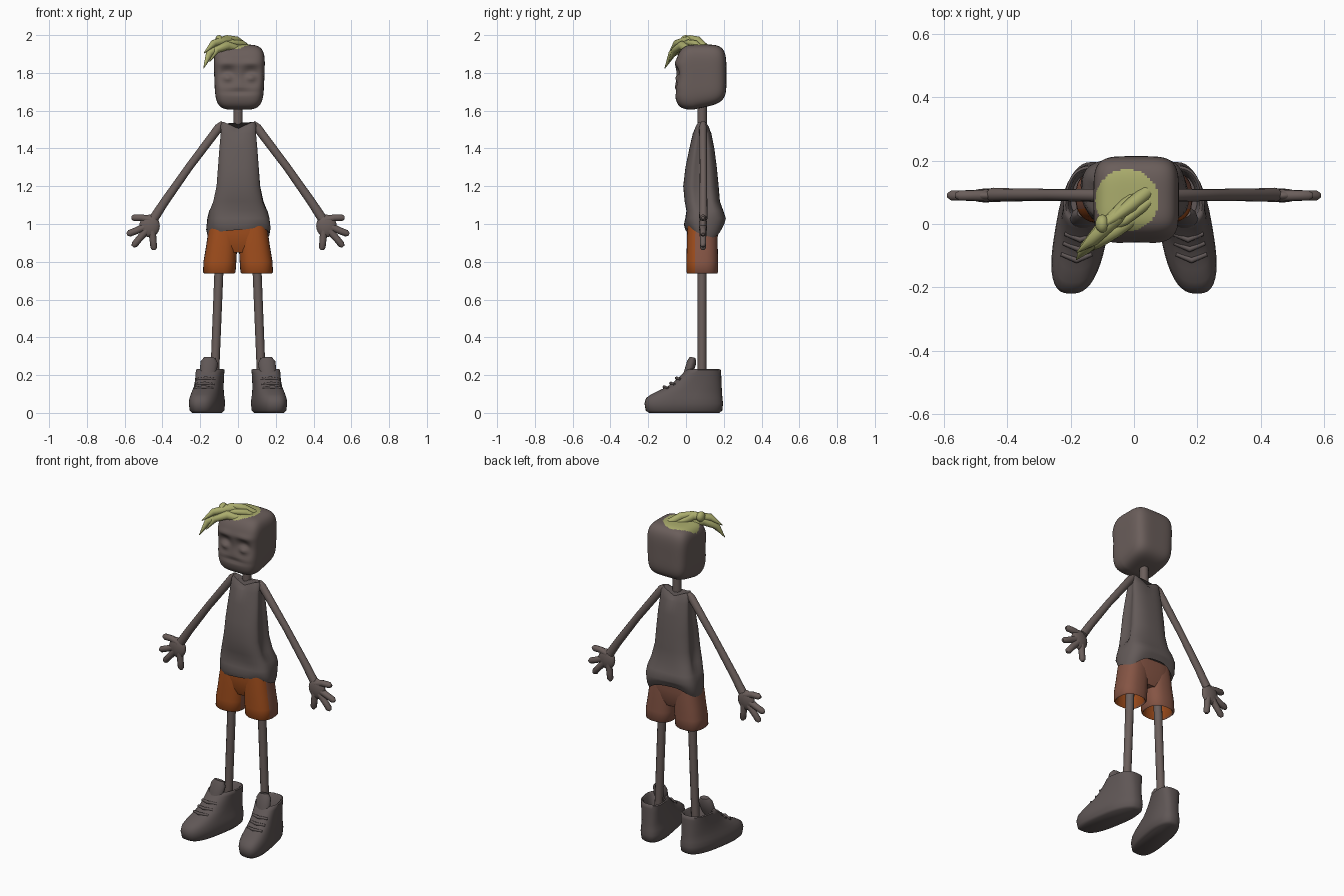
import bpy, bmesh, math
from mathutils import Vector

def material(name, rgb):
    m = bpy.data.materials.new(name)
    m.diffuse_color = (*rgb, 1)
    return m

SKIN = material("warm grey skin", (0.145, 0.112, 0.104))
CLOTH = material("grey cloth", (0.125, 0.102, 0.098))
SHOE = material("dark grey shoe", (0.115, 0.094, 0.092))
HAIR = material("olive green hair", (0.40, 0.41, 0.15))
ORANGE = material("burnt orange", (0.35, 0.075, 0.012))
BROWN = material("faded brown", (0.235, 0.090, 0.058))

def finish(name, bm, mats, rule=None, angle=50):
    bmesh.ops.recalc_face_normals(bm, faces=bm.faces)
    if rule:
        bm.normal_update()
        for f in bm.faces:
            f.material_index = rule(f)
    me = bpy.data.meshes.new(name)
    bm.to_mesh(me)
    bm.free()
    ob = bpy.data.objects.new(name, me)
    bpy.context.collection.objects.link(ob)
    for m in mats:
        me.materials.append(m)
    bpy.ops.object.select_all(action='DESELECT')
    ob.select_set(True)
    bpy.context.view_layer.objects.active = ob
    bpy.ops.object.shade_smooth_by_angle(angle=math.radians(angle))
    return ob

def loft(name, rings, mats, rule=None, angle=50):
    """Skin a stack of point rings and close both ends."""
    bm = bmesh.new()
    vs = [[bm.verts.new(p) for p in r] for r in rings]
    n = len(vs[0])
    for a, b in zip(vs, vs[1:]):
        for i in range(n):
            bm.faces.new((a[i], a[(i + 1) % n], b[(i + 1) % n], b[i]))
    bm.faces.new(vs[0])
    bm.faces.new(vs[-1])
    return finish(name, bm, mats, rule, angle)

def oval(cx, cy, rx, ry, n=32, p=2.0):
    """Superellipse outline as (x, y, angle)."""
    out = []
    for i in range(n):
        t = 2 * math.pi * i / n
        c, s = math.cos(t), math.sin(t)
        out.append((cx + rx * math.copysign(abs(c) ** (2 / p), c),
                    cy + ry * math.copysign(abs(s) ** (2 / p), s), t))
    return out

def tube(name, pts, radii, mat, n=12, flat=1.0):
    """Round limb along a path; flat scales its depth."""
    pts = [Vector(p) for p in pts]
    rings = []
    for i, p in enumerate(pts):
        d = (pts[min(i + 1, len(pts) - 1)] - pts[max(i - 1, 0)]).normalized()
        ref = Vector((0, 1, 0)) if abs(d.y) < 0.9 else Vector((1, 0, 0))
        u = d.cross(ref).normalized()
        w = u.cross(d)
        rings.append([p + radii[i] * (u * math.cos(2 * math.pi * k / n)
                      + w * flat * math.sin(2 * math.pi * k / n)) for k in range(n)])
    return loft(name, rings, [mat])

def blob(name, loc, size, mat):
    bm = bmesh.new()
    bmesh.ops.create_uvsphere(bm, u_segments=20, v_segments=12, radius=1)
    for v in bm.verts:
        v.co = Vector([l + c * s for l, c, s in zip(loc, v.co, size)])
    return finish(name, bm, [mat])

def bump(a, b, x, z, w, h):
    return math.exp(-((a - x) / w) ** 2 - ((b - z) / h) ** 2)

# Head: rounded box with eye sockets, lids, cheeks and a painted hair cap
bm = bmesh.new()
bmesh.ops.create_cube(bm, size=2)
bmesh.ops.subdivide_edges(bm, edges=bm.edges, cuts=31, use_grid_fill=True)
for v in bm.verts:
    q = v.co.copy()
    q /= sum(abs(c) ** 4.5 for c in q) ** (1 / 4.5)
    x = 0.007 + 0.139 * q.x * (0.955 + 0.045 * q.z)
    y = 0.077 + 0.137 * q.y
    z = 1.782 + 0.168 * q.z
    if q.z < 0:
        z += 0.03 * max(q.y, -0.3) * -q.z      # underside rises to the back
    if q.y < 0:
        y += 0.028 * max(0, q.z) ** 2 * -q.y   # forehead leans back
    if q.y < -0.55:
        for s in (-1, 1):
            ex = 0.007 + s * 0.062
            y += 0.036 * bump(x, z, ex, 1.785, 0.045, 0.045)
            y -= 0.032 * bump(x, z, ex, 1.775, 0.028, 0.022)
            y -= 0.010 * bump(x, z, ex, 1.85, 0.05, 0.018)
        y += 0.010 * bump(x, z, 0.007, 1.70, 0.08, 0.012)
    v.co = (x, y, z)

def cap(f):
    c = f.calc_center_median()
    inside = ((c.x + 0.022) / 0.1) ** 2 + ((c.y - 0.075) / 0.098) ** 2 < 1
    return 1 if inside and f.normal.z > 0.25 else 0

finish("head", bm, [SKIN, HAIR], cap)

# Hair spikes swept forward to one side
spikes = [
    ([(0.04, 0.10, 1.935), (-0.01, 0.06, 1.972), (-0.06, 0.02, 1.985), (-0.115, -0.02, 1.982)],
     [0.022, 0.022, 0.015, 0.002]),
    ([(0.0, 0.08, 1.93), (-0.06, 0.02, 1.972), (-0.13, -0.05, 1.955), (-0.18, -0.09, 1.905)],
     [0.026, 0.026, 0.02, 0.002]),
    ([(-0.03, 0.05, 1.92), (-0.10, -0.02, 1.94), (-0.152, -0.075, 1.90), (-0.182, -0.112, 1.825)],
     [0.026, 0.028, 0.02, 0.002]),
    ([(0.0, 0.02, 1.925), (-0.06, -0.02, 1.945), (-0.115, -0.06, 1.92), (-0.15, -0.09, 1.86)],
     [0.022, 0.025, 0.018, 0.002]),
    ([(0.06, 0.08, 1.93), (0.02, 0.05, 1.955), (-0.03, 0.01, 1.96), (-0.08, -0.02, 1.955)],
     [0.012, 0.018, 0.016, 0.004]),
]
for i, (pts, radii) in enumerate(spikes):
    tube(f"hair_spike_{i + 1}", pts, radii, HAIR, 10)
blob("hair_crest", (-0.10, 0.0, 1.97), (0.022, 0.03, 0.03), HAIR)

tube("neck", [(0, 0.085, 1.48), (0, 0.085, 1.68)], [0.025, 0.025], SKIN, 16)

# Shirt: z, half width, front y, back y
shirt = [(0.96, 0.160, 0.00, 0.190), (0.99, 0.168, -0.010, 0.205), (1.03, 0.166, -0.005, 0.212),
         (1.07, 0.158, 0.0, 0.200), (1.12, 0.143, -0.008, 0.180), (1.20, 0.126, -0.014, 0.172),
         (1.30, 0.118, -0.003, 0.163), (1.40, 0.110, 0.018, 0.150), (1.48, 0.102, 0.036, 0.134),
         (1.52, 0.097, 0.046, 0.125), (1.54, 0.088, 0.058, 0.112)]
rings = []
for k, (z, hw, y0, y1) in enumerate(shirt):
    ring = []
    for x, y, t in oval(0.002, (y0 + y1) / 2, hw, (y1 - y0) / 2, 48, 2.8):
        dip = 0.035 * (k >= 9) * max(0, 1 - abs(x) / 0.075)       # neckline
        hem = (0.022 * math.cos(2 * t + 2.6) - 0.010 * math.sin(3 * t)) if k < 2 else 0
        slit = 1 - 0.17 * math.exp(-(math.sin(t) / 0.3) ** 2) if 4 <= k <= 8 else 1
        fold = 1 + 0.03 * math.sin(4 * t + 22 * z) * (1.3 - z if z < 1.3 else 0) / 0.3
        yc = (y0 + y1) / 2
        ring.append((x * slit * fold, yc + (y - yc) * fold, z - dip + hem))
    rings.append(ring)
inner = [(x * 0.92, 0.095 + (y - 0.095) * 0.92, z + 0.03) for x, y, z in rings[0]]
loft("shirt", [inner] + rings, [CLOTH])

# Shorts: open legs with a lining, plus a hip block
def shorts_rule(f):
    c = f.calc_center_median()
    return 0 if c.y < 0.055 else 1

hips = [(0.85, 0.09, 0.06), (0.89, 0.152, 0.075), (0.95, 0.156, 0.082), (1.02, 0.15, 0.08)]
loft("shorts_hips", [[(x, y, z) for x, y, _ in oval(0, 0.088, rx, ry, 40, 3)]
                     for z, rx, ry in hips], [ORANGE, BROWN], shorts_rule)

for s, side in ((1, "right"), (-1, "left")):
    legs = [(0.84, 0.098, 0.06, 0.06), (0.745, 0.099, 0.073, 0.072), (0.738, 0.099, 0.079, 0.079),
            (0.745, 0.099, 0.086, 0.084), (0.80, 0.096, 0.087, 0.084), (0.87, 0.088, 0.083, 0.082),
            (0.93, 0.083, 0.079, 0.081), (1.0, 0.078, 0.074, 0.076)]
    def leg_rule(f):
        c = f.calc_center_median()
        lining = c.z < 0.85 and ((c.x - s * 0.099) ** 2 + (c.y - 0.086) ** 2) < 0.0725 ** 2
        return 0 if lining else shorts_rule(f)
    loft(f"shorts_leg_{side}", [[(s * x, y, z) for x, y, _ in oval(cx, 0.086, rx, ry, 32, 2.5)]
                                for z, cx, rx, ry in legs], [ORANGE, BROWN], leg_rule)

    # Thin leg
    tube(f"leg_{side}", [(s * 0.095, 0.085, 0.90), (s * 0.128, 0.085, 0.08)],
         [0.024, 0.023], SKIN, 12)

    # Arm, palm and four fingers
    tube(f"arm_{side}", [(s * 0.078, 0.09, 1.535), (s * 0.10, 0.09, 1.512), (s * 0.26, 0.092, 1.30),
                         (s * 0.39, 0.092, 1.115), (s * 0.445, 0.092, 1.03)],
         [0.015, 0.023, 0.021, 0.023, 0.025], SKIN, 12, 0.9)
    blob(f"palm_{side}", (s * 0.468, 0.09, 0.99), (0.054, 0.022, 0.06), SKIN)
    fingers = [((0.46, 1.02), (0.51, 1.033), (0.565, 1.033)), ((0.48, 0.99), (0.535, 0.966), (0.588, 0.945)),
               ((0.48, 0.97), (0.52, 0.925), (0.557, 0.880)), ((0.455, 0.97), (0.45, 0.915), (0.444, 0.862))]
    for i, path in enumerate(fingers):
        a, b, c = [Vector((s * x, 0.09, z)) for x, z in path]
        tube(f"finger_{i + 1}_{side}", [a, b, b.lerp(c, 0.75), c], [0.021, 0.018, 0.018, 0.008],
             SKIN, 10, 0.95)

    # Shoe: outlines stacked upward, then folded into the ankle opening
    # z, toe y, heel y, half width
    outlines = [(0.0, -0.195, 0.175, 0.068), (0.012, -0.213, 0.192, 0.079), (0.05, -0.22, 0.196, 0.084),
                (0.078, -0.212, 0.193, 0.081), (0.098, -0.185, 0.191, 0.077), (0.118, -0.145, 0.190, 0.074),
                (0.138, -0.100, 0.189, 0.072), (0.16, -0.068, 0.188, 0.071), (0.185, -0.042, 0.187, 0.071),
                (0.21, -0.015, 0.186, 0.072), (0.228, 0.0, 0.184, 0.073), (0.232, 0.01, 0.176, 0.066),
                (0.225, 0.02, 0.168, 0.058), (0.13, 0.03, 0.155, 0.05)]
    def skew(x, y):
        return s * (x * (1 - 0.5 * max(0, y - 0.08)) + 0.145 - 0.17 * (y - 0.1))
    loft(f"shoe_{side}", [[(skew(x, y), y, z) for x, y, _ in
                           oval(0, (toe + heel) / 2, w, (heel - toe) / 2, 40, 2.7)]
                          for z, toe, heel, w in outlines], [SHOE], None, 60)
    tube(f"shoe_tongue_{side}", [(s * 0.165, -0.01, 0.15), (s * 0.158, 0.015, 0.22),
                                 (s * 0.152, 0.03, 0.268), (s * 0.15, 0.035, 0.292)],
         [0.04, 0.045, 0.046, 0.03], SHOE, 14, 0.55)
    # Laces across the instep
    for i, (y, z) in enumerate([(-0.115, 0.137), (-0.08, 0.157), (-0.05, 0.184)]):
        tube(f"lace_{i + 1}_{side}", [(skew(-0.048, y), y + 0.02, z - 0.006), (skew(0, y), y, z),
                                      (skew(0.048, y), y + 0.02, z - 0.006)],
             [0.007, 0.009, 0.007], SHOE, 8)
